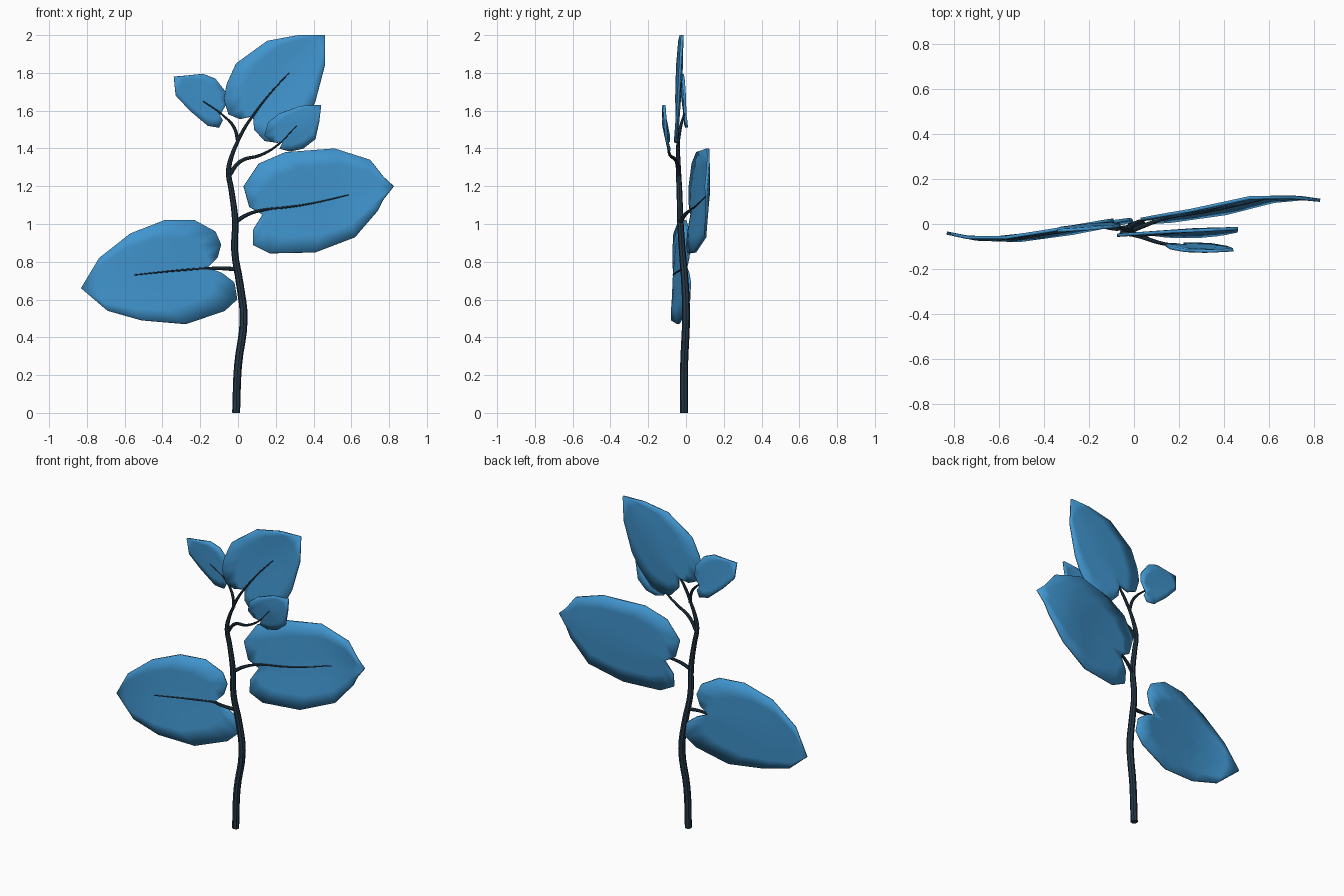
import bpy, bmesh, math
from mathutils import Vector

if "Cube" in bpy.data.objects:
    bpy.data.objects.remove(bpy.data.objects["Cube"])


def material(name, rgb):
    m = bpy.data.materials.new(name)
    m.diffuse_color = (*rgb, 1)
    m.use_nodes = True
    m.node_tree.nodes["Principled BSDF"].inputs["Base Color"].default_value = m.diffuse_color
    return m


BLUE = material("leaf_blue", (0.052, 0.30, 0.62))
DARK = material("stem_dark", (0.018, 0.04, 0.062))
THICK = 0.014


def smooth(obj):
    bpy.ops.object.select_all(action='DESELECT')
    obj.select_set(True)
    bpy.context.view_layer.objects.active = obj
    bpy.ops.object.shade_smooth_by_angle(angle=math.radians(40))


def tube(name, pts):
    """Tapered eight-sided stalk through (x, y, z, radius) points."""
    cu = bpy.data.curves.new(name, 'CURVE')
    cu.dimensions = '3D'
    cu.bevel_depth = 1
    cu.bevel_resolution = 2
    cu.resolution_u = 4
    cu.use_fill_caps = True
    sp = cu.splines.new('BEZIER')
    sp.bezier_points.add(len(pts) - 1)
    for bp, (x, y, z, r) in zip(sp.bezier_points, pts):
        bp.co, bp.radius = (x, y, z), r
        bp.handle_left_type = bp.handle_right_type = 'AUTO'
    obj = bpy.data.objects.new(name, cu)
    bpy.context.collection.objects.link(obj)
    bpy.ops.object.select_all(action='DESELECT')
    obj.select_set(True)
    bpy.context.view_layer.objects.active = obj
    bpy.ops.object.convert(target='MESH')
    obj = bpy.context.object
    obj.data.materials.append(DARK)
    smooth(obj)


def depth_function(notch, tip, bend, slopes, up_side):
    """Depth of the blade: bend along the midrib plus a slope on each half."""
    base, axis = Vector(notch), Vector(tip) - Vector(notch)
    perp = Vector((-axis.y, axis.x)).normalized()
    if (Vector(up_side) - base).dot(perp) < 0:
        perp = -perp

    def depth(p):
        t = (p - base).dot(axis) / axis.length_squared
        s = (p - base).dot(perp)
        y = bend[0][1] if t < bend[0][0] else bend[-1][1]
        for (t0, y0), (t1, y1) in zip(bend, bend[1:]):
            if t0 <= t <= t1:
                y = y0 + (y1 - y0) * (t - t0) / (t1 - t0)
        return y + (slopes[0] * s if s > 0 else -slopes[1] * s)
    return depth


def leaf(name, notch, tip, upper, lower, bend, slopes, stalk, rib):
    """Heart-shaped blade from its two edges, with a stalk running into a midrib."""
    depth = depth_function(notch, tip, bend, slopes, upper[len(upper) // 2])
    base, end = Vector(notch), Vector(tip)
    up = [base] + [Vector(p) for p in upper] + [end]
    lo = [base] + [Vector(p) for p in lower] + [end]
    n = len(up)
    bm = bmesh.new()
    rows = []
    for i in range(n):
        mid = base.lerp(end, i / (n - 1))
        row = [mid.lerp(up[i], f) for f in (1, .67, .33)] + [mid]
        row += [mid.lerp(lo[i], f) for f in (.33, .67, 1)]
        rows.append([bm.verts.new((p.x, depth(p), p.y)) for p in row])
    for a, b in zip(rows, rows[1:]):
        for j in range(6):
            bm.faces.new((a[j], a[j + 1], b[j + 1], b[j]))
    bmesh.ops.remove_doubles(bm, verts=bm.verts, dist=0.0005)
    bmesh.ops.recalc_face_normals(bm, faces=bm.faces)
    me = bpy.data.meshes.new(name)
    bm.to_mesh(me)
    bm.free()
    me.materials.append(BLUE)
    obj = bpy.data.objects.new(name, me)
    bpy.context.collection.objects.link(obj)
    mod = obj.modifiers.new("thickness", 'SOLIDIFY')
    mod.thickness, mod.offset = THICK, 0
    smooth(obj)
    # midrib lies on the front of the blade
    ribs = [(x, depth(Vector((x, z))) - THICK / 2, z, 0.008 - 0.005 * (i + 1) / len(rib))
            for i, (x, z) in enumerate(rib)]
    tube(name + "_stalk", stalk + ribs)


# main stem
tube("stem", [(-.01, -.01, 0, .021), (0, -.01, .25, .021), (.03, 0, .5, .021),
              (.01, -.005, .68, .02), (-.018, -.02, .86, .018), (-.015, -.03, 1.02, .017),
              (-.035, -.035, 1.18, .015), (-.05, -.04, 1.28, .014),
              (-.03, -.042, 1.37, .011), (0, -.042, 1.44, .009)])

leaf("right_leaf", (.13, 1.05), (.825, 1.20),
     [(.06, 1.09), (.03, 1.20), (.11, 1.32), (.25, 1.38), (.51, 1.40), (.70, 1.34), (.77, 1.25)],
     [(.08, .97), (.08, .89), (.17, .845), (.41, .85), (.62, .93), (.74, 1.07), (.77, 1.13)],
     [(-.2, .01), (0, .03), (.35, .07), (.65, .12), (.85, .12), (1, .105)], (0, -.08),
     [(-.015, -.03, 1.01, .012), (.05, -.005, 1.05, .01)],
     [(.14, 1.075), (.27, 1.09), (.38, 1.107), (.59, 1.155)])

leaf("left_leaf", (-.16, .77), (-.83, .66),
     [(-.11, .82), (-.09, .89), (-.12, .96), (-.23, 1.02), (-.39, 1.02), (-.57, .95), (-.735, .82)],
     [(-.085, .74), (-.02, .69), (-.005, .60), (-.07, .54), (-.275, .47), (-.51, .49), (-.69, .54)],
     [(-.22, .03), (0, 0), (.3, -.035), (.6, -.065), (.85, -.06), (1, -.04)], (0, -.05),
     [(0, -.012, .76, .012), (-.08, -.02, .765, .01)],
     [(-.17, .765), (-.28, .757), (-.38, .748), (-.55, .73)])

leaf("top_leaf", (.08, 1.57), (.46, 2.0),
     [(.01, 1.555), (-.05, 1.58), (-.075, 1.66), (-.06, 1.74), (-.01, 1.85), (.155, 1.97), (.32, 2.0)],
     [(.085, 1.50), (.14, 1.44), (.21, 1.43), (.28, 1.45), (.37, 1.57), (.41, 1.65), (.46, 1.84)],
     [(-.2, -.045), (0, -.04), (.5, -.025), (1, -.02)], (-.05, -.08),
     [(-.01, -.042, 1.42, .009), (.03, -.046, 1.50, .009)],
     [(.08, 1.575), (.16, 1.68), (.27, 1.80)])

leaf("small_left_leaf", (-.095, 1.575), (-.34, 1.78),
     [(-.06, 1.64), (-.065, 1.70), (-.12, 1.77), (-.185, 1.795), (-.28, 1.785)],
     [(-.08, 1.55), (-.10, 1.51), (-.16, 1.52), (-.255, 1.60), (-.33, 1.68)],
     [(-.2, .005), (0, -.005), (.5, -.015), (1, -.03)], (0, .05),
     [(0, -.042, 1.43, .009), (-.02, -.03, 1.51, .009)],
     [(-.085, 1.58), (-.185, 1.65)])

leaf("small_right_leaf", (.235, 1.43), (.44, 1.63),
     [(.18, 1.435), (.14, 1.47), (.16, 1.54), (.22, 1.585), (.33, 1.625)],
     [(.22, 1.40), (.275, 1.385), (.345, 1.40), (.41, 1.45), (.43, 1.545)],
     [(-.2, -.085), (0, -.098), (.5, -.12), (1, -.115)], (-.03, .15),
     [(-.05, -.04, 1.25, .011), (.01, -.05, 1.33, .01), (.12, -.085, 1.365, .008)],
     [(.2, 1.41), (.31, 1.52)])
